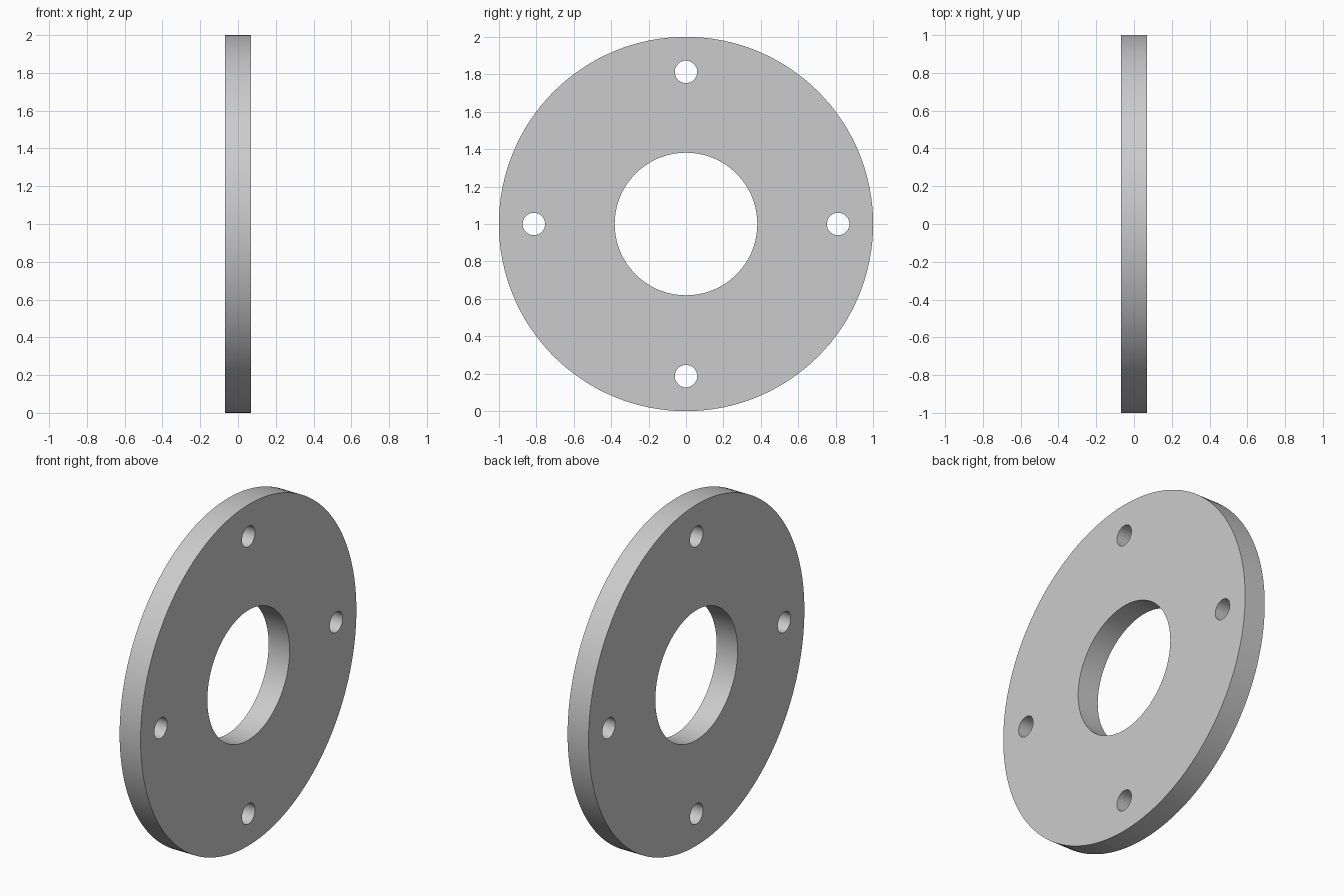
import bpy
from math import pi, sin, cos

if "Cube" in bpy.data.objects:
    bpy.data.objects.remove(bpy.data.objects["Cube"])

HALF_THICKNESS = 0.068
CENTRE_Z = 1.0


def x_cylinder(name, radius, depth, y=0.0, z=CENTRE_Z, sides=128):
    bpy.ops.mesh.primitive_cylinder_add(
        vertices=sides, radius=radius, depth=depth,
        location=(0, y, z), rotation=(0, pi / 2, 0))
    obj = bpy.context.object
    obj.name = name
    return obj


# Flat round plate, axis along x
plate = x_cylinder("flange_plate", 1.0, 2 * HALF_THICKNESS)

# Centre bore and four bolt holes on a circle
cutters = [x_cylinder("bore_cutter", 0.381, 0.5, sides=96)]
for i in range(4):
    a = i * pi / 2
    cutters.append(x_cylinder(f"bolt_hole_cutter_{i + 1}", 0.06, 0.5,
                              0.813 * cos(a), CENTRE_Z + 0.813 * sin(a), 48))

# Cut the holes
bpy.ops.object.select_all(action='DESELECT')
plate.select_set(True)
bpy.context.view_layer.objects.active = plate
for cutter in cutters:
    mod = plate.modifiers.new(cutter.name, 'BOOLEAN')
    mod.operation = 'DIFFERENCE'
    mod.solver = 'EXACT'
    mod.object = cutter
    bpy.ops.object.modifier_apply(modifier=mod.name)
for cutter in cutters:
    bpy.data.objects.remove(cutter, do_unlink=True)

# Smooth round walls, crisp rims
bpy.ops.object.shade_smooth_by_angle(angle=pi / 6)
